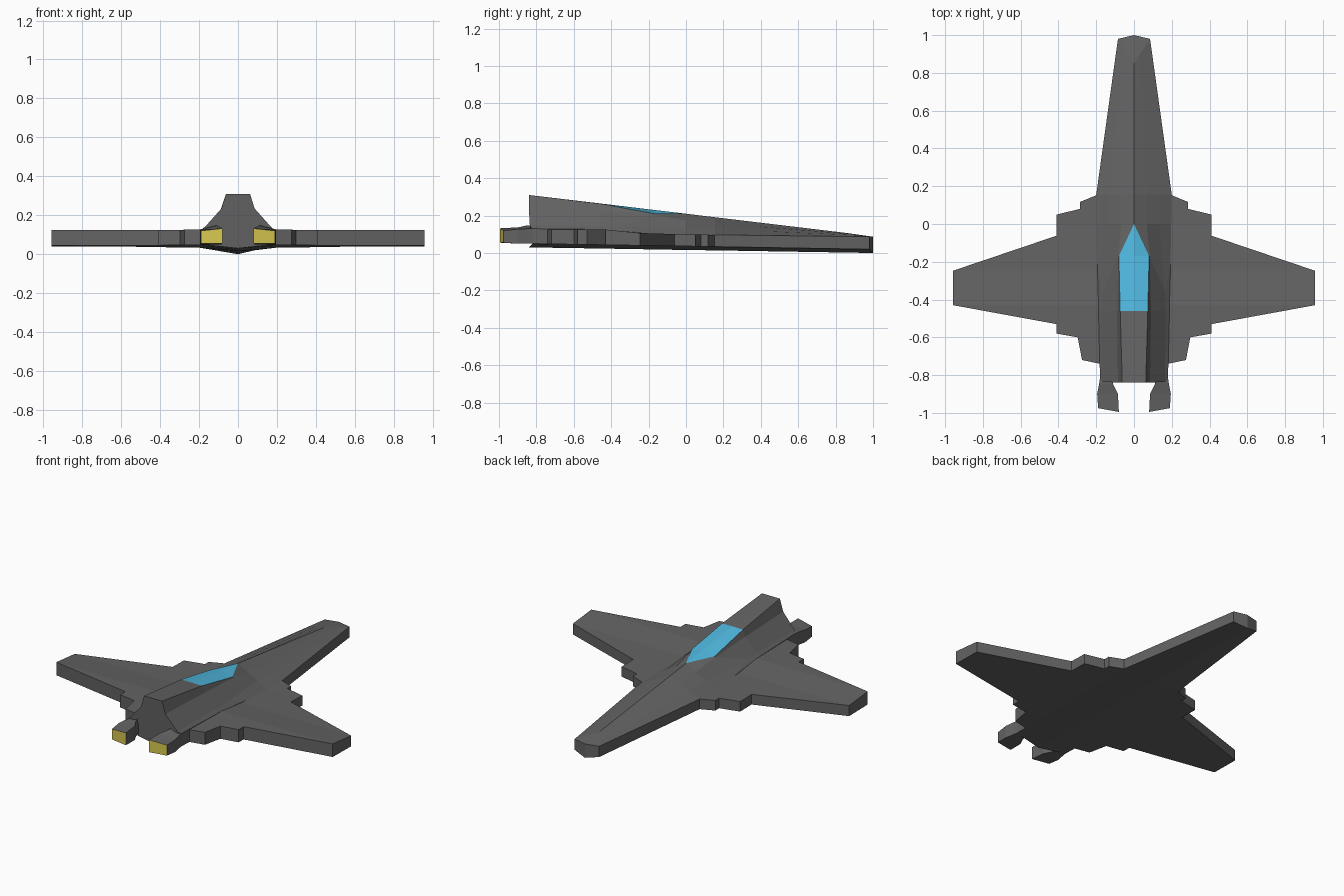
import bpy, bmesh

if "Cube" in bpy.data.objects:
    bpy.data.objects.remove(bpy.data.objects["Cube"])


def material(name, rgb):
    m = bpy.data.materials.new(name)
    m.diffuse_color = (*rgb, 1)
    m.use_nodes = True
    m.node_tree.nodes["Principled BSDF"].inputs["Base Color"].default_value = m.diffuse_color
    return m


GREY = material("hull grey", (0.125, 0.125, 0.125))
BLUE = material("canopy blue", (0.08, 0.48, 0.74))
YELLOW = material("exhaust yellow", (0.68, 0.57, 0.08))


def finish(bm, name, mats):
    bmesh.ops.remove_doubles(bm, verts=bm.verts, dist=0.0005)
    bmesh.ops.recalc_face_normals(bm, faces=bm.faces)
    me = bpy.data.meshes.new(name)
    bm.to_mesh(me)
    bm.free()
    for m in mats:
        me.materials.append(m)
    ob = bpy.data.objects.new(name, me)
    bpy.context.scene.collection.objects.link(ob)
    return ob


def loft(bm, rings):
    """Bridge closed rings of equal length; return the vertex rings."""
    vr = [[bm.verts.new(p) for p in r] for r in rings]
    n = len(rings[0])
    for a, b in zip(vr, vr[1:]):
        for i in range(n):
            j = (i + 1) % n
            bm.faces.new((a[i], a[j], b[j], b[i]))
    return vr


def bottom(y):
    return 0.05 - 0.016 * (y + 0.84)


def slab_top(y):
    # Thick at the rear, stepping down to a thinner front
    pts = [(-1, .126), (-.43, .125), (-.25, .107), (0, .099), (1, .087)]
    for (y0, z0), (y1, z1) in zip(pts, pts[1:]):
        if y <= y1:
            return z0 + (z1 - z0) * (y - y0) / (y1 - y0)
    return pts[-1][1]


# Fuselage: half sections from keel to spine, mirrored across x
halves = [
    [(0, -.84, .03), (.18, -.82, .05), (.18, -.82, .13), (.165, -.835, .145),
     (.085, -.84, .235), (.062, -.84, .31), (0, -.84, .31)],
    [(0, -.46, .024), (.188, -.46, .044), (.188, -.46, .126), (.166, -.46, .142),
     (.09, -.46, .225), (.073, -.46, .264), (0, -.46, .265)],
    [(0, -.17, .019), (.194, -.2, .04), (.194, -.2, .105), (.165, -.36, .14),
     (.083, -.172, .205), (.08, -.17, .21), (0, -.17, .23)],
    [(0, 0, .016), (.197, 0, .037), (.197, 0, .099), (.133, 0, .137),
     (.067, 0, .173), (0, 0, .21), (0, 0, .21)],
    [(0, .155, .014), (.2, .155, .034), (.2, .155, .097), (.133, .155, .128),
     (.067, .155, .16), (0, .155, .191), (0, .155, .191)],
    [(0, 1, 0), (.085, .98, .02), (.085, .98, .087), (.057, .937, .094),
     (.028, .893, .101), (0, .85, .108), (0, .85, .108)],
]
bm = bmesh.new()
rings = [h + [(-x, y, z) for x, y, z in h[-2:0:-1]] for h in halves]
vr = loft(bm, rings)
bm.faces.new(vr[0])
# Nose: sloped upper facet and two blunt front faces
nose = vr[-1]
tip = bm.verts.new((0, 1, .087))
for i in range(2, 10):
    bm.faces.new((nose[i], nose[i + 1], tip))
bm.faces.new((nose[0], nose[1], nose[2], tip))
bm.faces.new((nose[0], nose[-1], nose[-2], tip))
# Canopy: the spine faces just ahead of the tail deck
for f in bm.faces:
    if all(-.47 < v.co.y < .01 and abs(v.co.x) < .082 and v.co.z > .208
           for v in f.verts):
        f.material_index = 1
finish(bm, "fuselage", [GREY, BLUE])

# Wings: stepped outline, extruded to a tapering slab
outline = [(.1, .155), (.2, .152), (.285, .117), (.285, .08), (.41, .05),
           (.41, -.062), (.957, -.247), (.957, -.43), (.41, -.53), (.41, -.58),
           (.298, -.6), (.275, -.72), (.18, -.74), (.1, -.74)]
for side, name in ((1, "right_wing"), (-1, "left_wing")):
    bm = bmesh.new()
    loft(bm, [[(side * x, y, z) for x, y in outline] for z in (0, 1)])
    for z in (0, 1):
        bm.faces.new([v for v in bm.verts if v.co.z == z])
    for y in (-.43, -.247, 0):
        bmesh.ops.bisect_plane(bm, geom=bm.verts[:] + bm.edges[:] + bm.faces[:],
                               plane_co=(0, y, 0), plane_no=(0, 1, 0))
    for v in bm.verts:
        v.co.z = slab_top(v.co.y) if v.co.z > .5 else bottom(v.co.y)
    finish(bm, name, [GREY])

# Engines: short flared nozzles with a coloured exhaust face
sections = [
    [(.12, -.80, .05), (.178, -.80, .05), (.178, -.80, .13), (.12, -.80, .15)],
    [(.11, -.85, .05), (.185, -.85, .05), (.185, -.85, .13), (.11, -.85, .147)],
    [(.085, -.90, .05), (.195, -.90, .05), (.195, -.90, .127), (.085, -.90, .137)],
    [(.08, -.995, .055), (.19, -.975, .055), (.19, -.975, .12), (.08, -.995, .132)],
]
for side, name in ((1, "right_engine"), (-1, "left_engine")):
    bm = bmesh.new()
    vr = loft(bm, [[(side * x, y, z) for x, y, z in s] for s in sections])
    bm.faces.new(vr[0])
    bm.faces.new(vr[-1]).material_index = 1
    finish(bm, name, [GREY, YELLOW])
